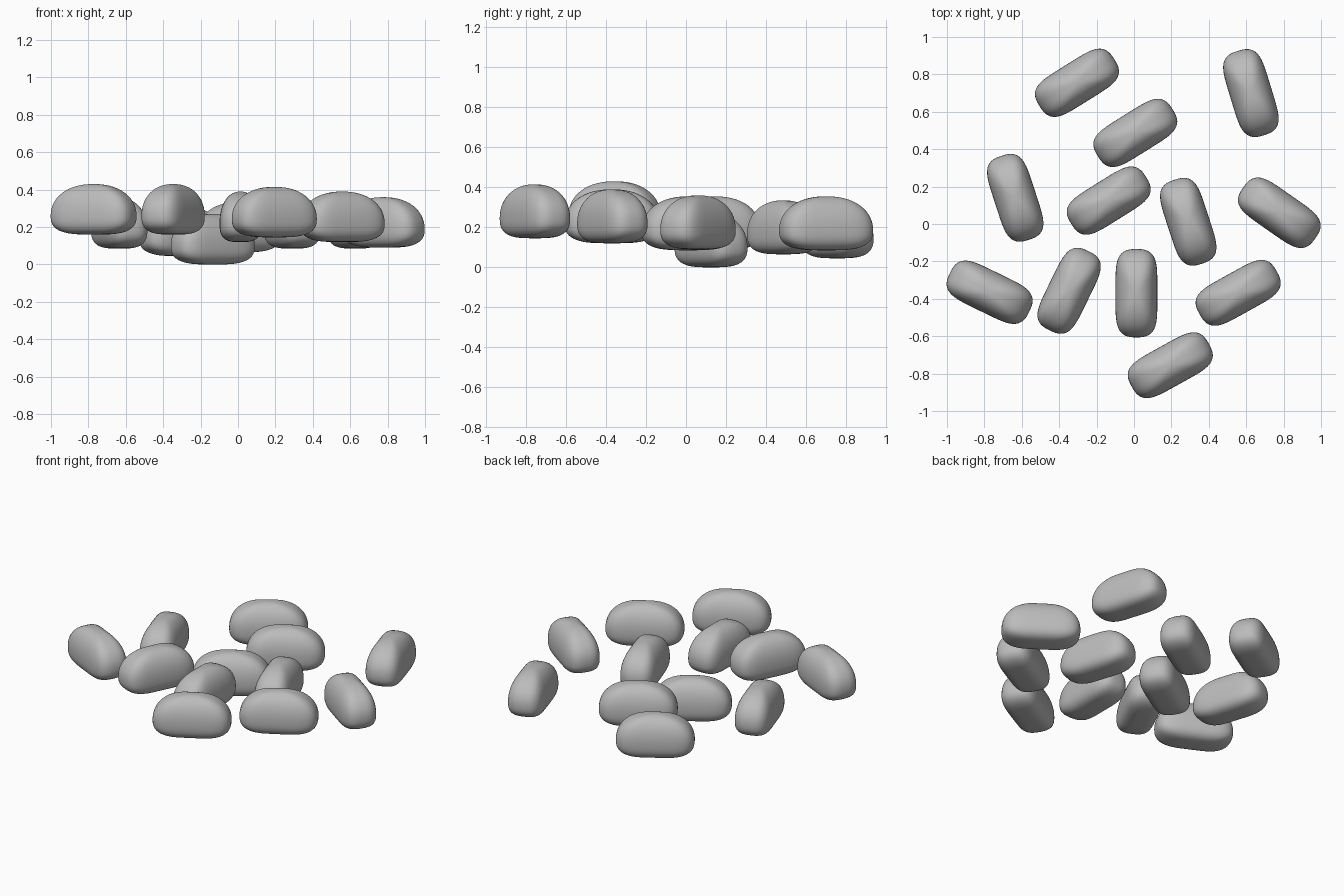
import bpy, bmesh
from math import sin, cos, pi, radians, copysign

old = bpy.data.objects.get("Cube")
if old:
    bpy.data.objects.remove(old)

# One plain grey for every piece
grey = bpy.data.materials.new("plain_grey")
grey.use_nodes = True
colour = (0.5, 0.5, 0.5, 1)
grey.diffuse_color = colour
grey.node_tree.nodes["Principled BSDF"].inputs["Base Color"].default_value = colour

HALF_LENGTH, HALF_WIDTH = 0.236, 0.112
DOME, BELLY = 0.17, 0.10          # heights above and below the widest level
SEGMENTS, RINGS = 64, 28


def power(value, exponent):
    return copysign(abs(value) ** exponent, value)


def make_pebble_mesh():
    """Rounded-rectangle plan, arched top and flattened underside."""
    bm = bmesh.new()
    rings = []
    for r in range(1, RINGS):
        t = -pi / 2 + pi * r / RINGS
        spread = cos(t) ** (0.9 if t > 0 else 0.6)
        z = BELLY + (DOME * sin(t) ** 0.95 if t > 0 else BELLY * power(sin(t), 0.75))
        ring = []
        for s in range(SEGMENTS):
            a = 2 * pi * s / SEGMENTS
            x = HALF_LENGTH * spread * power(cos(a), 0.42)
            y = HALF_WIDTH * spread * power(sin(a), 0.72)
            ring.append(bm.verts.new((x, y, z)))
        rings.append(ring)
    for low, high in zip(rings, rings[1:]):
        for s in range(SEGMENTS):
            n = (s + 1) % SEGMENTS
            bm.faces.new((low[s], low[n], high[n], high[s]))
    # Close the underside and the crown with fans
    for ring, height in ((rings[0], 0), (rings[-1], BELLY + DOME)):
        tip = bm.verts.new((0, 0, height))
        for s in range(SEGMENTS):
            bm.faces.new((ring[s], ring[(s + 1) % SEGMENTS], tip))
    bmesh.ops.recalc_face_normals(bm, faces=bm.faces)
    for face in bm.faces:
        face.smooth = True
    mesh = bpy.data.meshes.new("pebble")
    bm.to_mesh(mesh)
    bm.free()
    mesh.materials.append(grey)
    return mesh


# Position of each piece: x, y, bottom height, heading in degrees
LAYOUT = [
    (-0.305, 0.755, 0.045, 32), (0.007, 0.487, 0.065, 32),
    (-0.135, 0.125, 0.0, 32), (0.625, 0.70, 0.085, -73),
    (-0.635, 0.14, 0.085, -72), (0.29, 0.012, 0.085, -72),
    (0.777, 0.06, 0.09, -35), (-0.772, -0.365, 0.16, -26),
    (-0.347, -0.357, 0.16, 64), (0.013, -0.37, 0.12, 90),
    (0.557, -0.368, 0.12, 29), (0.194, -0.755, 0.145, 29),
]

pebble = make_pebble_mesh()
for i, (x, y, z, heading) in enumerate(LAYOUT, 1):
    piece = bpy.data.objects.new(f"pebble_{i:02d}", pebble)
    piece.location = (x, y, z)
    piece.rotation_euler.z = radians(heading)
    bpy.context.collection.objects.link(piece)
